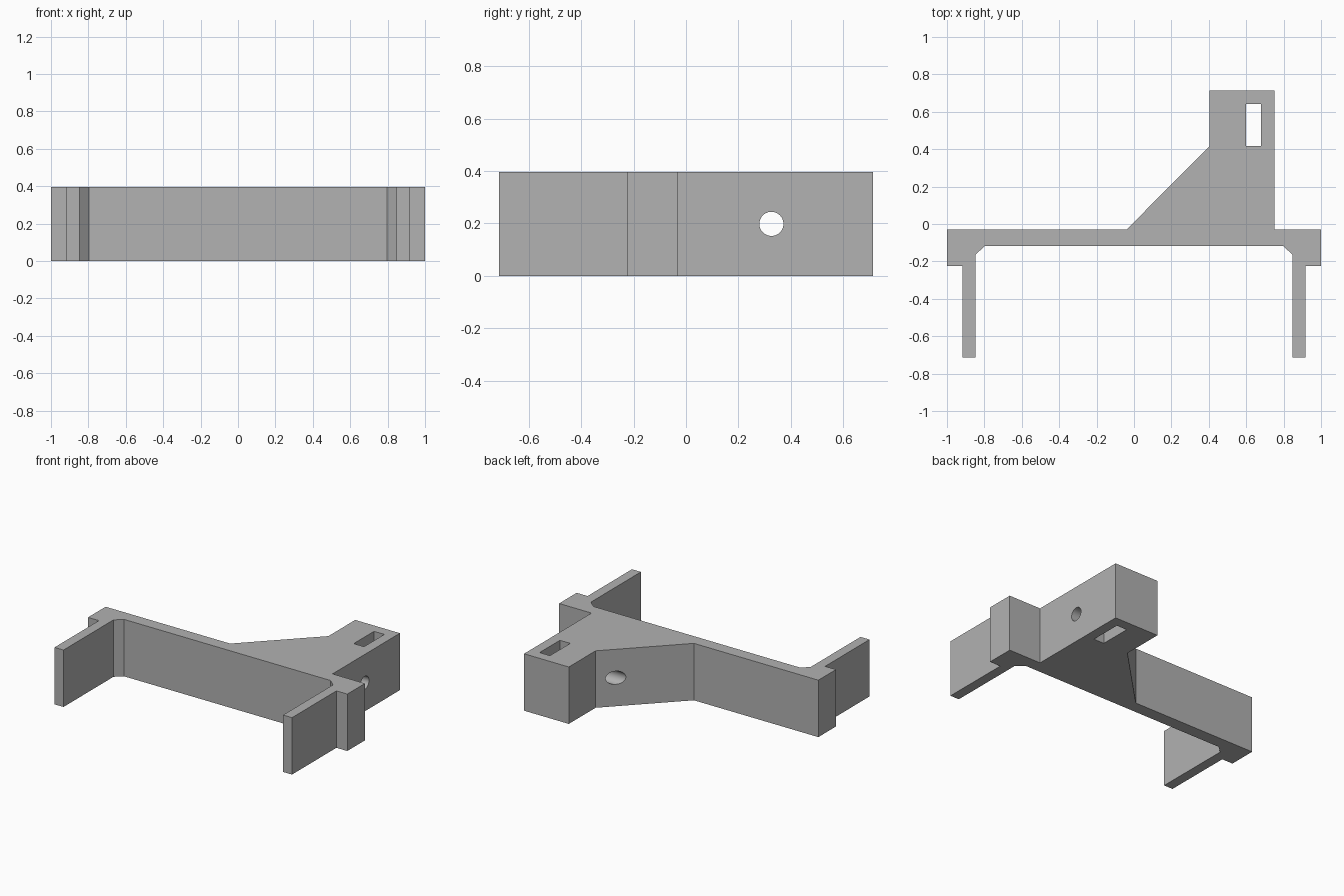
import bpy
import bmesh

HEIGHT = 0.397

cube = bpy.data.objects.get("Cube")
if cube:
    bpy.data.objects.remove(cube, do_unlink=True)

grey = bpy.data.materials.new("plain grey")
grey.use_nodes = True
colour = (0.445, 0.445, 0.445, 1)
grey.diffuse_color = colour
grey.node_tree.nodes["Principled BSDF"].inputs["Base Color"].default_value = colour


def extrude_outline(name, outline, z0, z1):
    """Make a solid from a flat outline drawn in plan."""
    bm = bmesh.new()
    face = bm.faces.new([bm.verts.new((x, y, z0)) for x, y in outline])
    result = bmesh.ops.extrude_face_region(bm, geom=[face])
    top = [v for v in result["geom"] if isinstance(v, bmesh.types.BMVert)]
    bmesh.ops.translate(bm, vec=(0, 0, z1 - z0), verts=top)
    bmesh.ops.recalc_face_normals(bm, faces=bm.faces)
    mesh = bpy.data.meshes.new(name)
    bm.to_mesh(mesh)
    bm.free()
    mesh.materials.append(grey)
    obj = bpy.data.objects.new(name, mesh)
    bpy.context.collection.objects.link(obj)
    return obj


# Clip arm with its corner block and inner chamfer, from outside to inside
arm = [(1, -0.03), (1, -0.224), (0.916, -0.224), (0.916, -0.713),
       (0.847, -0.713), (0.847, -0.163), (0.797, -0.118)]
left_arm = [(-x, y) for x, y in reversed(arm)]

# Sloping gusset and mounting block behind the crossbar
mount = [(-0.04, -0.03), (0.405, 0.418), (0.405, 0.713),
         (0.75, 0.713), (0.75, -0.03)]

bracket = extrude_outline("bracket", mount + arm + left_arm, 0, HEIGHT)

# Upright slot through the mounting block
slot = extrude_outline("slot_cutter", [(0.6, 0.418), (0.68, 0.418),
                                       (0.68, 0.642), (0.6, 0.642)], -0.1, 0.5)

# Round cross hole through the mounting block
bpy.ops.mesh.primitive_cylinder_add(vertices=48, radius=0.046, depth=1.2,
                                    location=(0.5, 0.326, HEIGHT / 2),
                                    rotation=(0, 1.5708, 0))
hole = bpy.context.object
hole.name = "hole_cutter"
hole.data.materials.append(grey)

for cutter in (slot, hole):
    cut = bracket.modifiers.new(cutter.name, "BOOLEAN")
    cut.operation = "DIFFERENCE"
    cut.solver = "EXACT"
    cut.object = cutter

# Apply the cuts and clear away the cutters
bpy.ops.object.select_all(action="DESELECT")
bracket.select_set(True)
bpy.context.view_layer.objects.active = bracket
for name in [m.name for m in bracket.modifiers]:
    bpy.ops.object.modifier_apply(modifier=name)
for cutter in (slot, hole):
    bpy.data.objects.remove(cutter, do_unlink=True)
bpy.ops.object.shade_smooth_by_angle()
